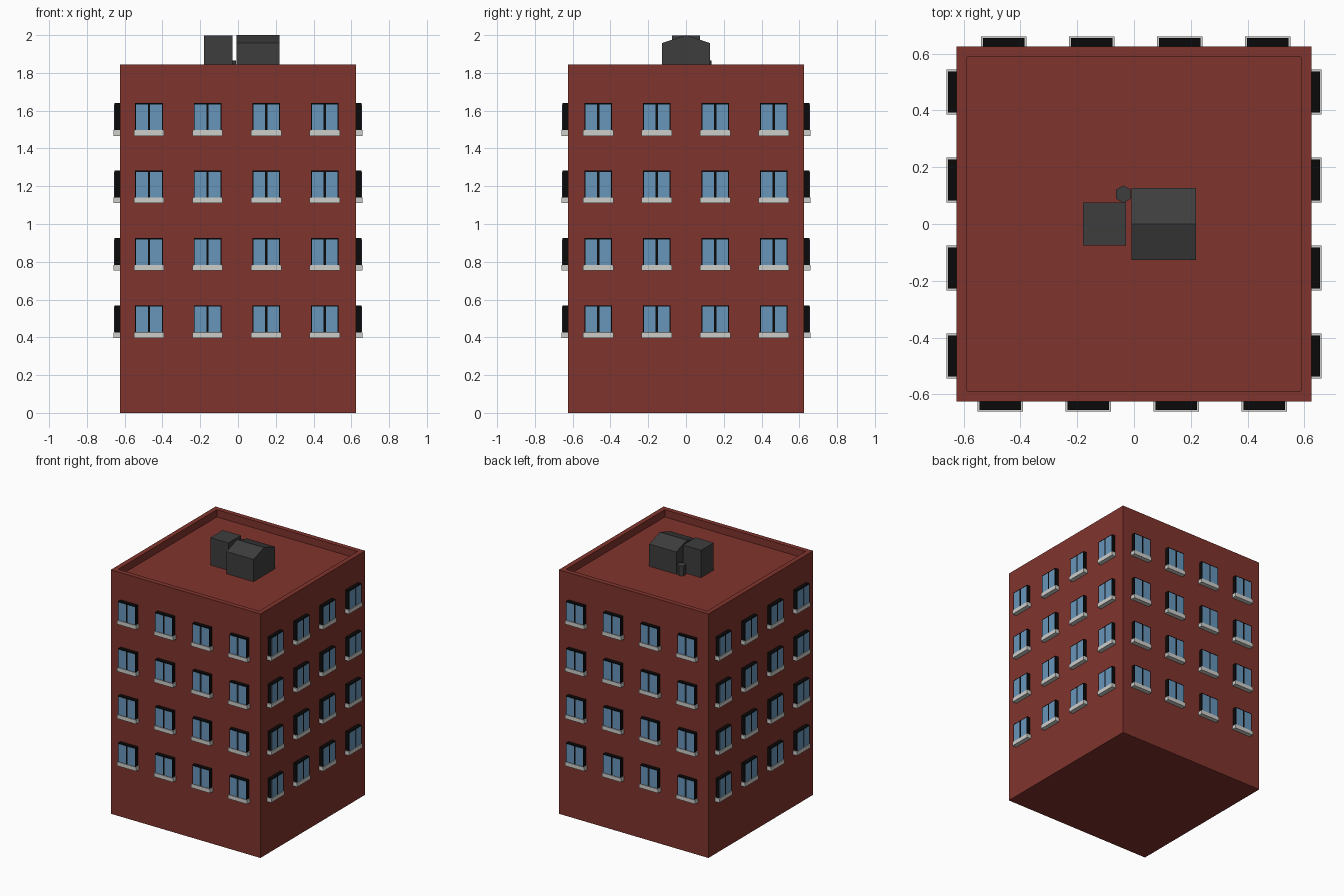
import bpy, bmesh
from math import pi
from mathutils import Matrix, Vector

cube = bpy.data.objects.get("Cube")
if cube:
    bpy.data.objects.remove(cube)


def material(name, r, g, b):
    m = bpy.data.materials.new(name)
    m.use_nodes = True
    m.diffuse_color = (r, g, b, 1)
    bsdf = m.node_tree.nodes["Principled BSDF"]
    bsdf.inputs["Base Color"].default_value = (r, g, b, 1)
    bsdf.inputs["Roughness"].default_value = 0.8
    return m


BRICK = material("brick red", 0.216, 0.034, 0.026)
BLACK = material("frame black", 0.003, 0.003, 0.003)
GLASS = material("glass blue", 0.136, 0.305, 0.497)
STONE = material("sill grey", 0.61, 0.61, 0.59)
METAL = material("roof unit grey", 0.048, 0.048, 0.048)


def add_box(bm, lo, hi, slot=0):
    lo, hi = Vector(lo), Vector(hi)
    mat = Matrix.Translation((lo + hi) / 2) @ Matrix.Diagonal((*(hi - lo), 1))
    verts = bmesh.ops.create_cube(bm, size=1, matrix=mat)["verts"]
    faces = {f for v in verts for f in v.link_faces}
    for f in faces:
        f.material_index = slot
    return faces


def to_mesh(bm, name, *mats):
    mesh = bpy.data.meshes.new(name)
    bm.normal_update()
    bm.to_mesh(mesh)
    bm.free()
    for m in mats:
        mesh.materials.append(m)
    return mesh


def place(name, mesh, matrix=Matrix()):
    ob = bpy.data.objects.new(name, mesh)
    ob.matrix_world = matrix
    bpy.context.collection.objects.link(ob)
    return ob


HALF, TOP, ROOF = 0.626, 1.845, 1.79

# Building block with a parapet around a sunken roof
bm = bmesh.new()
faces = add_box(bm, (-HALF, -HALF, 0), (HALF, HALF, TOP))
bm.normal_update()
roof = max(faces, key=lambda f: f.calc_center_median().z)
bmesh.ops.inset_region(bm, faces=[roof], thickness=0.052)
deck = bmesh.ops.extrude_discrete_faces(bm, faces=[roof])["faces"][0]
for v in deck.verts:
    v.co.z = ROOF
place("building_walls", to_mesh(bm, "building_walls", BRICK))

# Window: frame, two panes and sill, facing -y with the sill top at z = 0
bm = bmesh.new()
OUT = 0.029
add_box(bm, (-0.073, -OUT, 0), (0.073, 0.01, 0.143), 0)
for s in (-1, 1):
    xs = sorted((s * 0.006, s * 0.068))
    add_box(bm, (xs[0], -OUT - 0.001, 0.001), (xs[1], -OUT + 0.004, 0.136), 1)
add_box(bm, (-0.08, -0.034, -0.03), (0.08, 0.01, 0), 2)
window = to_mesh(bm, "window", BLACK, GLASS, STONE)

# Four rows of four windows on each wall; front and back sit slightly off centre
walls = {"front": (0, -0.006), "left": (1, 0), "back": (2, -0.006), "right": (3, 0)}
for wall, (turn, shift) in walls.items():
    rot = Matrix.Rotation(turn * pi / 2, 4, 'Z')
    for row in range(4):
        for col in range(4):
            pos = ((col - 1.5) * 0.31 + shift, -HALF, 0.426 + row * 0.357)
            place(f"{wall}_window_{row + 1}_{col + 1}", window,
                  rot @ Matrix.Translation(pos))

# Square roof unit
bm = bmesh.new()
add_box(bm, (-0.179, -0.075, ROOF), (-0.028, 0.075, 1.997))
place("square_roof_unit", to_mesh(bm, "square_roof_unit", METAL))

# Gabled roof hut, extruded along x from its end profile
bm = bmesh.new()
profile = [(-0.127, ROOF), (0.127, ROOF), (0.127, 1.958), (0, 2), (-0.127, 1.958)]
end = bm.faces.new([bm.verts.new((-0.008, y, z)) for y, z in profile])
ext = bmesh.ops.extrude_face_region(bm, geom=[end])["geom"]
bmesh.ops.translate(bm, vec=(0.227, 0, 0),
                    verts=[v for v in ext if isinstance(v, bmesh.types.BMVert)])
bmesh.ops.recalc_face_normals(bm, faces=bm.faces)
place("gabled_roof_hut", to_mesh(bm, "gabled_roof_hut", METAL))

# Short six-sided vent pipe
bm = bmesh.new()
height = 1.865 - ROOF
bmesh.ops.create_cone(
    bm, cap_ends=True, segments=6, radius1=0.031, radius2=0.031, depth=height,
    matrix=Matrix.Translation((-0.037, 0.105, ROOF + height / 2)))
place("vent_pipe", to_mesh(bm, "vent_pipe", METAL))
